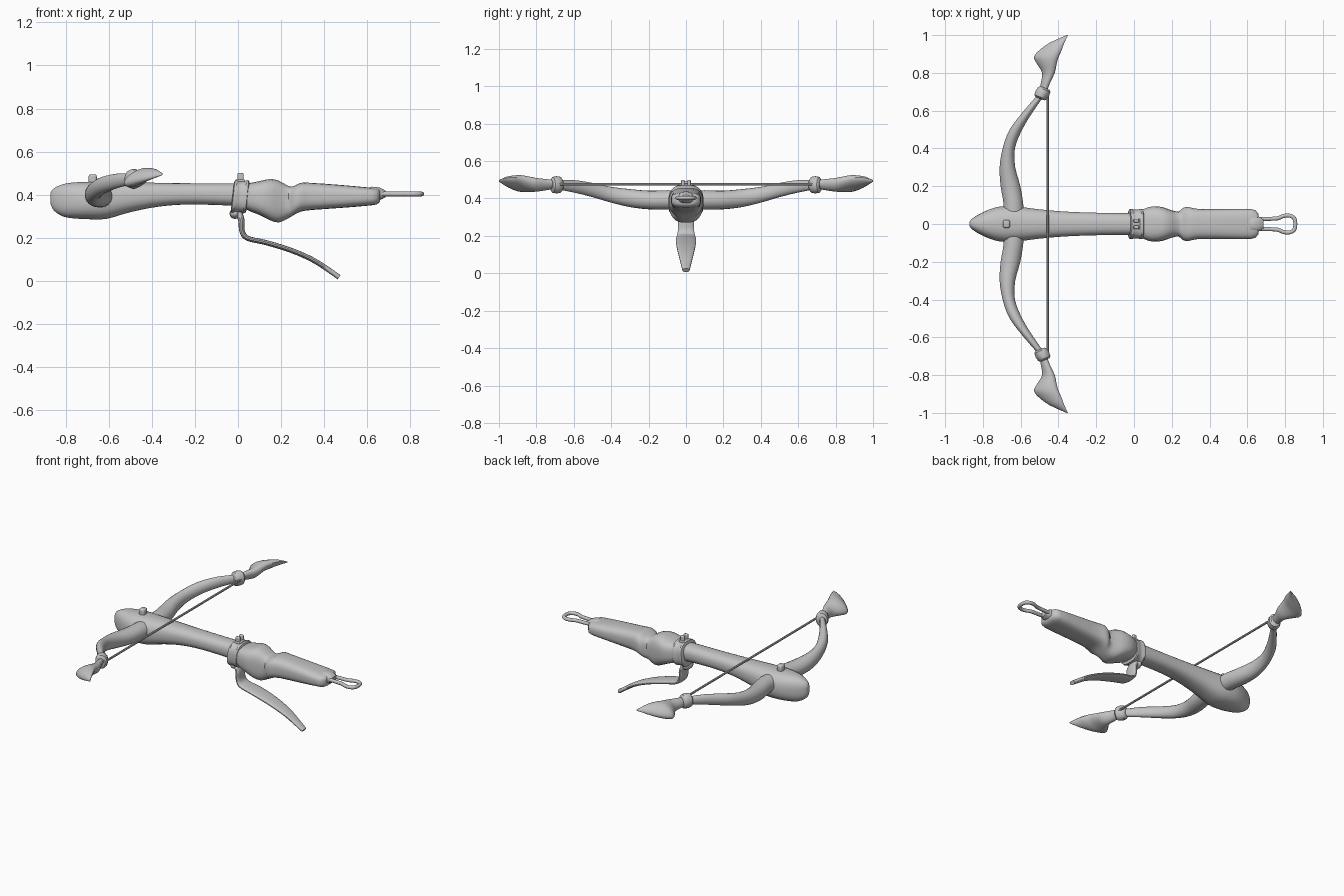
import bpy, bmesh, math
from mathutils import Vector

if "Cube" in bpy.data.objects:
    bpy.data.objects.remove(bpy.data.objects["Cube"])

steel = bpy.data.materials.new("plain_grey")
steel.diffuse_color = (0.55, 0.55, 0.55, 1)
steel.use_nodes = True
steel.node_tree.nodes["Principled BSDF"].inputs["Base Color"].default_value = steel.diffuse_color


def finish(obj, angle=40):
    obj.data.materials.append(steel)
    bpy.ops.object.select_all(action='DESELECT')
    obj.select_set(True)
    bpy.context.view_layer.objects.active = obj
    bpy.ops.object.shade_smooth_by_angle(angle=math.radians(angle))
    return obj


def refine(rows, steps):
    """Catmull-Rom interpolation of number rows."""
    out = []
    for i in range(len(rows) - 1):
        quad = [rows[max(i - 1, 0)], rows[i], rows[i + 1], rows[min(i + 2, len(rows) - 1)]]
        for s in range(steps):
            t = s / steps
            out.append([0.5 * (2 * b + (c - a) * t + (2 * a - 5 * b + 4 * c - d) * t * t
                               + (3 * b - a - 3 * c + d) * t ** 3) for a, b, c, d in zip(*quad)])
    return out + [list(rows[-1])]


def loft(name, sections, n=20, power=2.0, closed=False):
    """Skin rings given as (centre, half-axis u, half-axis v)."""
    bm = bmesh.new()
    rings = []
    for c, u, v in sections:
        ring = []
        for k in range(n):
            a = 2 * math.pi * (k + 0.5) / n
            ca, sa = math.cos(a), math.sin(a)
            e = 2 / power
            p = Vector(c) + Vector(u) * math.copysign(abs(ca) ** e, ca) \
                + Vector(v) * math.copysign(abs(sa) ** e, sa)
            ring.append(bm.verts.new(p))
        rings.append(ring)
    pairs = list(zip(rings, rings[1:]))
    if closed:
        pairs.append((rings[-1], rings[0]))
    else:
        bm.faces.new(rings[0])
        bm.faces.new(rings[-1])
    for r, s in pairs:
        for k in range(n):
            bm.faces.new((r[k], r[(k + 1) % n], s[(k + 1) % n], s[k]))
    bmesh.ops.recalc_face_normals(bm, faces=bm.faces)
    me = bpy.data.meshes.new(name)
    bm.to_mesh(me)
    bm.free()
    obj = bpy.data.objects.new(name, me)
    bpy.context.collection.objects.link(obj)
    return finish(obj)


def body(name, rows, steps, power):
    """Loft along x from rows of x, bottom z, top z, half width."""
    return loft(name, [((x, 0, (b + t) / 2), (0, w, 0), (0, 0, (t - b) / 2))
                       for x, b, t, w in refine(rows, steps)], 24, power)


def tube(name, pts, r, n=10, closed=False):
    """Round tube along a path lying in a horizontal plane."""
    pts = [Vector(p) for p in pts]
    m, secs = len(pts), []
    for i, p in enumerate(pts):
        a = pts[(i - 1) % m] if closed else pts[max(i - 1, 0)]
        b = pts[(i + 1) % m] if closed else pts[min(i + 1, m - 1)]
        side = (b - a).cross(Vector((0, 0, 1))).normalized()
        secs.append((p, side * r, (0, 0, r)))
    return loft(name, secs, n, closed=closed)


def ball(name, loc, scale):
    bpy.ops.mesh.primitive_uv_sphere_add(segments=16, ring_count=10, location=loc)
    obj = bpy.context.object
    obj.name, obj.scale = name, scale
    return finish(obj)


def block(name, loc, size, bevel):
    bpy.ops.mesh.primitive_cube_add(size=1, location=loc)
    obj = bpy.context.object
    obj.name, obj.scale = name, size
    bpy.ops.object.transform_apply(location=False, rotation=False, scale=True)
    mod = obj.modifiers.new("rounding", 'BEVEL')
    mod.width, mod.segments = bevel, 3
    return finish(obj)


# Stock with bulbous nose
body("stock", [(-0.87, 0.355, 0.41, 0.012), (-0.855, 0.325, 0.43, 0.03),
               (-0.81, 0.297, 0.45, 0.058), (-0.75, 0.288, 0.458, 0.083),
               (-0.69, 0.285, 0.46, 0.095), (-0.61, 0.287, 0.46, 0.092),
               (-0.5, 0.318, 0.458, 0.078), (-0.36, 0.345, 0.455, 0.066),
               (-0.2, 0.354, 0.453, 0.06), (0.05, 0.345, 0.453, 0.057)], 3, 2.5)

# Rear grip with a ridge and a waist
body("grip", [(0.03, 0.335, 0.45, 0.07), (0.06, 0.32, 0.455, 0.083),
              (0.10, 0.305, 0.463, 0.094), (0.15, 0.28, 0.473, 0.09),
              (0.19, 0.27, 0.465, 0.076), (0.235, 0.29, 0.44, 0.066),
              (0.26, 0.305, 0.44, 0.086), (0.29, 0.32, 0.455, 0.09),
              (0.34, 0.328, 0.455, 0.08), (0.48, 0.338, 0.445, 0.079),
              (0.62, 0.35, 0.432, 0.079), (0.65, 0.358, 0.428, 0.065),
              (0.66, 0.37, 0.42, 0.05)], 2, 3.0)

# Tail cap and hanging loop
body("tail_cap", [(0.59, 0.38, 0.425, 0.025), (0.62, 0.372, 0.437, 0.04),
                  (0.66, 0.375, 0.432, 0.04), (0.685, 0.388, 0.418, 0.026)], 2, 2.6)
half = [(0.64, 0.026), (0.70, 0.027), (0.76, 0.03), (0.79, 0.042),
        (0.82, 0.045), (0.845, 0.034), (0.853, 0.014)]
loop_path = [(x, y, 0.403) for x, y in half] + [(x, -y, 0.403) for x, y in reversed(half)]
tube("hanging_loop", refine(loop_path, 3), 0.011)

# Collar: slightly leaning ring with raised rims
collar = []
for t, g in [(-0.034, -0.006), (-0.03, 0.002), (-0.02, 0.004), (-0.012, 0), (0.016, 0),
             (0.024, 0.004), (0.034, 0.002), (0.038, -0.006)]:
    collar.append(((0.008 + t, 0, 0.39), (0, 0.077 + g, 0), (0.008, 0, 0.074 + g)))
loft("collar", collar, 24, 2.8)

# Sight posts, nose peg and trigger pivot
for s in (-1, 1):
    block("sight_post", (0.012, s * 0.017, 0.475), (0.028, 0.018, 0.05), 0.006)
block("sight_base", (0.01, 0, 0.462), (0.045, 0.06, 0.018), 0.005)
block("nose_peg", (-0.675, 0, 0.467), (0.038, 0.044, 0.055), 0.011)
ball("trigger_pivot", (-0.014, 0, 0.312), (0.025, 0.045, 0.025))

# Trigger lever: flat curved strip, rows of x, z, half width, half thickness
lever = refine([(0.0, 0.32, 0.034, 0.018), (0.016, 0.28, 0.042, 0.015),
                (0.019, 0.23, 0.044, 0.013), (0.045, 0.197, 0.05, 0.012),
                (0.13, 0.177, 0.055, 0.012), (0.25, 0.14, 0.05, 0.012),
                (0.36, 0.09, 0.038, 0.012), (0.47, 0.016, 0.019, 0.012)], 4)
secs = []
for i, (x, z, w, h) in enumerate(lever):
    a, b = lever[max(i - 1, 0)], lever[min(i + 1, len(lever) - 1)]
    normal = Vector((a[1] - b[1], 0, b[0] - a[0])).normalized()
    secs.append(((x, 0, z), (0, w, 0), normal * h))
loft("trigger_lever", secs, 16, 2.4)

# Bow limbs and blade tips: rows of y, x, z, half x, half z
limb = [(0.0, -0.64, 0.39, 0.06, 0.052), (0.1, -0.638, 0.392, 0.053, 0.052),
        (0.2, -0.654, 0.392, 0.053, 0.05), (0.3, -0.67, 0.402, 0.042, 0.048),
        (0.4, -0.663, 0.42, 0.033, 0.042), (0.5, -0.625, 0.445, 0.034, 0.038),
        (0.6, -0.557, 0.465, 0.026, 0.033), (0.7, -0.478, 0.473, 0.018, 0.022)]
blade = [(0.69, -0.482, 0.474, 0.018, 0.02), (0.74, -0.471, 0.474, 0.024, 0.027),
         (0.80, -0.453, 0.473, 0.034, 0.034), (0.85, -0.462, 0.477, 0.054, 0.037),
         (0.885, -0.464, 0.48, 0.066, 0.036), (0.92, -0.442, 0.484, 0.06, 0.031),
         (0.96, -0.407, 0.49, 0.039, 0.021), (1.0, -0.353, 0.494, 0.004, 0.004)]
for s in (-1, 1):
    for name, rows, tilt in (("bow_limb", limb, 0.0), ("blade_tip", blade, 0.4)):
        loft(name, [((x, s * y, z), (hx, 0, tilt * hx), (0, 0, hz))
                    for y, x, z, hx, hz in refine(rows, 3)], 18)
    # Knob binding limb and blade
    loft("limb_knob", [((-0.485 + 0.5 * t, s * (0.692 + t), 0.473), (r, -s * 0.4 * r, 0), (0, 0, r * 1.3))
                       for t, r in ((-0.028, 0.024), (-0.02, 0.033), (0, 0.036),
                                    (0.02, 0.033), (0.028, 0.024))], 16)

# Bow string
tube("bow_string", [(-0.457, -0.7, 0.475), (-0.457, 0.7, 0.475)], 0.007, 8)
